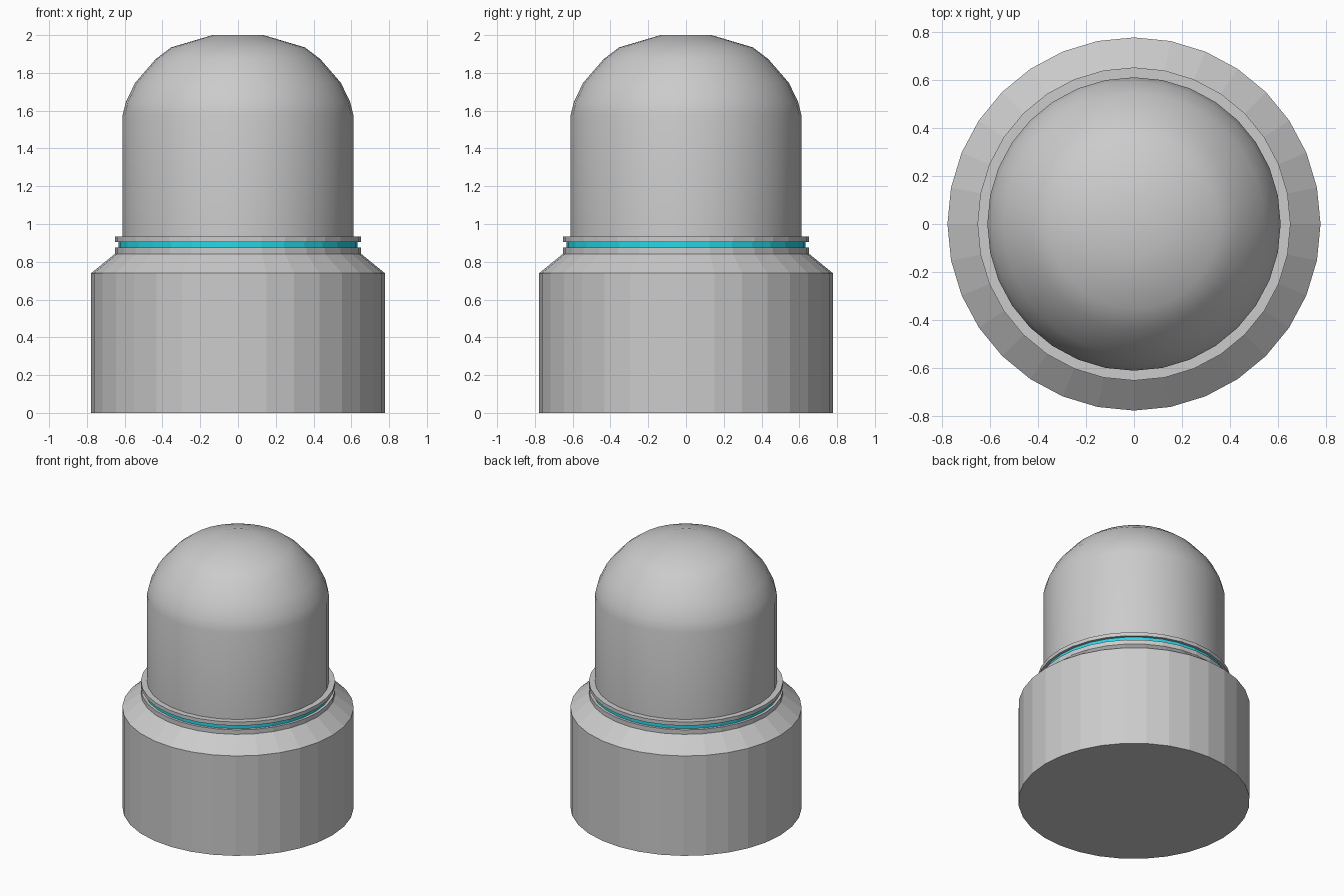
import bpy, bmesh, math

if "Cube" in bpy.data.objects:
    bpy.data.objects.remove(bpy.data.objects["Cube"])

SIDES = 32


def lathe(name, profile, smooth=False, color=None):
    """Revolve (radius, z) points, bottom to top, and cap both ends."""
    bm = bmesh.new()
    rings = []
    for r, z in profile:
        rings.append([bm.verts.new((r * math.cos(2 * math.pi * i / SIDES),
                                    r * math.sin(2 * math.pi * i / SIDES), z))
                      for i in range(SIDES)])
    for low, high in zip(rings, rings[1:]):
        for i in range(SIDES):
            j = (i + 1) % SIDES
            bm.faces.new((low[i], low[j], high[j], high[i]))
    bm.faces.new(rings[0][::-1])
    bm.faces.new(rings[-1])
    mesh = bpy.data.meshes.new(name)
    bm.to_mesh(mesh)
    bm.free()
    obj = bpy.data.objects.new(name, mesh)
    bpy.context.collection.objects.link(obj)
    if smooth:
        bpy.ops.object.select_all(action='DESELECT')
        bpy.context.view_layer.objects.active = obj
        obj.select_set(True)
        bpy.ops.object.shade_smooth_by_angle(angle=math.radians(30))
    if color:
        mat = bpy.data.materials.new(name)
        mat.diffuse_color = color
        mat.use_nodes = True
        mat.node_tree.nodes["Principled BSDF"].inputs["Base Color"].default_value = mat.diffuse_color
        mesh.materials.append(mat)
    return obj


# Socket with chamfered shoulder, lower collar, recessed groove and upper collar
lathe("base", [(0.777, 0), (0.777, 0.74), (0.652, 0.842), (0.652, 0.875),
               (0.61, 0.875), (0.61, 0.906), (0.652, 0.906), (0.652, 0.933)])

# Coloured ring sitting in the groove
lathe("glow_ring", [(0.633, 0.875), (0.633, 0.906)], color=(0.02, 0.68, 0.79, 1))

# Domed cap
lathe("dome", [(0.611, 0.93), (0.611, 1.575), (0.594, 1.645), (0.545, 1.747),
               (0.436, 1.873), (0.354, 1.935), (0.135, 2.0)], smooth=True)
